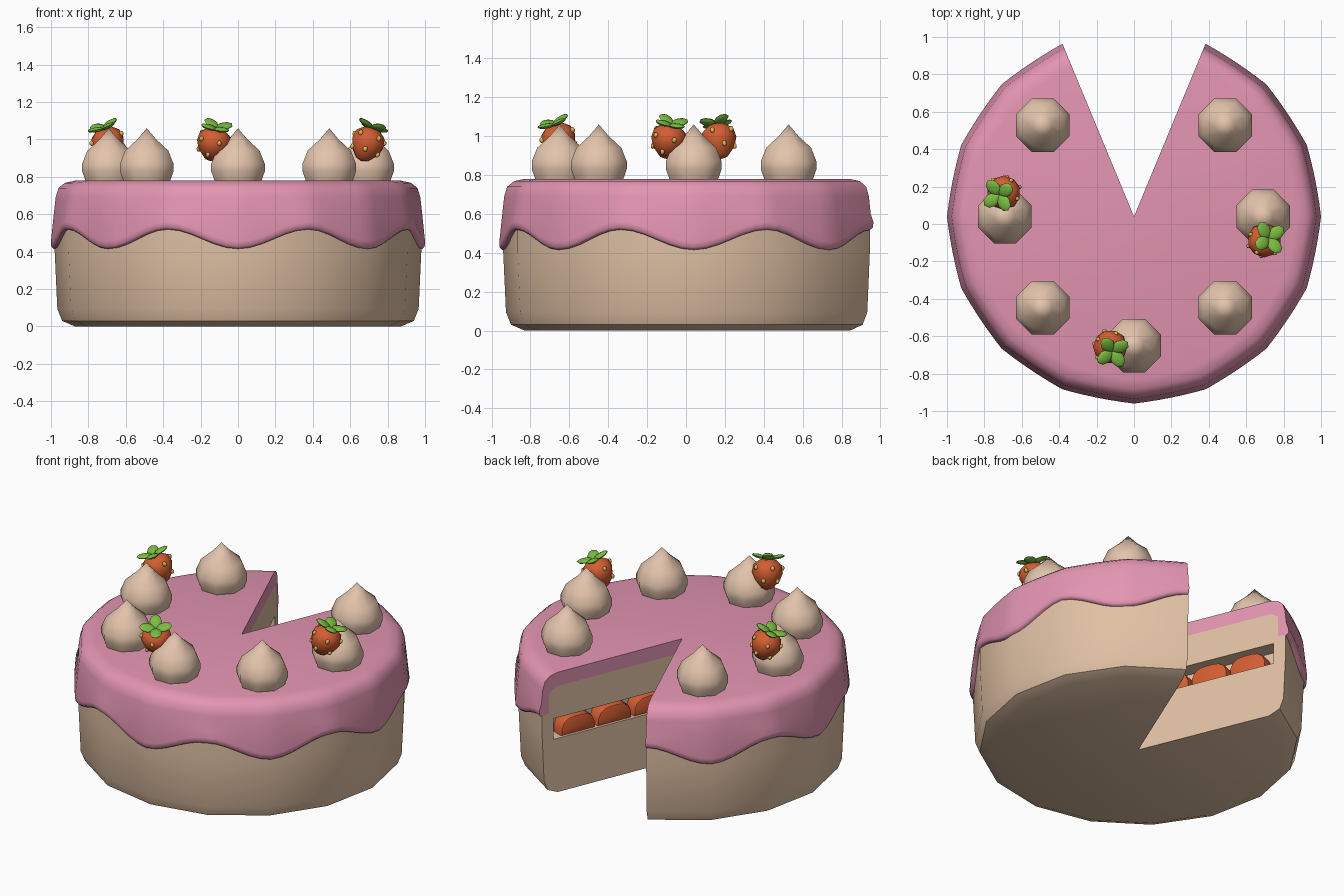
import bpy, bmesh, math
from mathutils import Matrix, Vector

if "Cube" in bpy.data.objects:
    bpy.data.objects.remove(bpy.data.objects["Cube"])

CY = 0.04                      # cake axis sits slightly behind the origin
GAP = math.radians(22.5)       # half of the missing slice


def material(name, rgb):
    m = bpy.data.materials.new(name)
    m.diffuse_color = (*rgb, 1)
    m.use_nodes = True
    m.node_tree.nodes["Principled BSDF"].inputs["Base Color"].default_value = m.diffuse_color
    return m


SPONGE = material("sponge", (0.74, 0.53, 0.37))
ICING = material("pink_icing", (0.77, 0.30, 0.44))
CREAM = material("cream", (0.77, 0.55, 0.41))
RED = material("berry_red", (0.66, 0.11, 0.032))
GREEN = material("leaf_green", (0.20, 0.51, 0.055))
YELLOW = material("seed_yellow", (0.73, 0.48, 0.08))


def finish(bm, name, mat, angle=40):
    bmesh.ops.remove_doubles(bm, verts=bm.verts, dist=1e-5)
    bmesh.ops.recalc_face_normals(bm, faces=bm.faces)
    me = bpy.data.meshes.new(name)
    bm.to_mesh(me)
    bm.free()
    me.materials.append(mat)
    ob = bpy.data.objects.new(name, me)
    bpy.context.collection.objects.link(ob)
    smooth(ob, angle)
    return ob


def smooth(ob, angle):
    bpy.ops.object.select_all(action='DESELECT')
    ob.select_set(True)
    bpy.context.view_layer.objects.active = ob
    if angle:
        bpy.ops.object.shade_smooth_by_angle(angle=math.radians(angle))


def lathe(profile, angles, full, M=Matrix()):
    """Revolve profile(angle) -> [(r, z)]; cap both ends if not a full turn."""
    bm = bmesh.new()
    rings = [[bm.verts.new(M @ Vector((r * math.cos(a), r * math.sin(a), z)))
              for r, z in profile(a)] for a in angles]
    n = len(rings)
    for i in range(n if full else n - 1):
        A, B = rings[i], rings[(i + 1) % n]
        for j in range(len(A) - 1):
            bm.faces.new((A[j], B[j], B[j + 1], A[j + 1]))
    if not full:
        bm.faces.new(rings[0])
        bm.faces.new(rings[-1])
    bmesh.ops.remove_doubles(bm, verts=bm.verts, dist=1e-5)
    return bm


def sweep(n):
    return [math.pi / 2 + GAP + (2 * math.pi - 2 * GAP) * i / n for i in range(n + 1)]


def ring(n, off=0.0):
    return [2 * math.pi * (i + off) / n for i in range(n)]


AXIS = Matrix.Translation((0, CY, 0))

# cake body with a slice removed
body_profile = [(0, 0), (0.87, 0), (0.94, 0.03), (0.966, 0.095), (0.98, 0.40), (0.98, 0.52),
                (0.93, 0.53), (0.93, 0.66), (0.88, 0.69), (0, 0.69)]
body = finish(lathe(lambda a: body_profile, sweep(14), False, AXIS), "cake_body", SPONGE, 0)


def cut_frame(s):
    """Frame on a cut face: x outward along it, y into the cake, z up."""
    rx, ry = s * math.sin(GAP), math.cos(GAP)
    return AXIS @ Matrix(((rx, s * ry, 0, 0), (ry, -s * rx, 0, 0), (0, 0, 1, 0), (0, 0, 0, 1)))


# filling slots in both cut faces
Z0, Z1, DEPTH = 0.35, 0.485, 0.10
for s in (1, -1):
    bm = bmesh.new()
    bmesh.ops.create_cube(bm, size=1)
    bmesh.ops.transform(bm, verts=bm.verts, matrix=cut_frame(s)
                        @ Matrix.Translation((0.478, DEPTH / 2 - 0.02, (Z0 + Z1) / 2))
                        @ Matrix.Diagonal((0.845, DEPTH + 0.04, Z1 - Z0, 1)))
    cutter = finish(bm, "slot_cutter", SPONGE, 0)
    cutter.hide_render = True
    mod = body.modifiers.new("slot", 'BOOLEAN')
    mod.operation, mod.solver, mod.object = 'DIFFERENCE', 'EXACT', cutter
    bpy.context.view_layer.objects.active = body
    bpy.ops.object.modifier_apply(modifier=mod.name)
    bpy.data.objects.remove(cutter)
smooth(body, 35)

# strawberry slices in the slots
half = [(1, 0), (1, 0.4), (0.85, 0.75), (0.55, 0.95), (0.2, 1)]
outline = half + [(-x, z) for x, z in reversed(half)]
for s in (1, -1):
    for k, r in enumerate((0.72, 0.465, 0.21)):
        bm = bmesh.new()
        f = bm.faces.new([bm.verts.new((r + 0.117 * x, 0.008, Z0 + 0.112 * z)) for x, z in outline])
        ext = bmesh.ops.extrude_face_region(bm, geom=[f])["geom"]
        bmesh.ops.translate(bm, vec=(0, 0.088, 0), verts=[v for v in ext if isinstance(v, bmesh.types.BMVert)])
        rim = [e for e in bm.edges if all(v.co.y < 0.01 for v in e.verts)]
        bmesh.ops.bevel(bm, geom=rim, offset=0.012, segments=2, affect='EDGES', profile=0.5)
        bm.transform(cut_frame(s))
        finish(bm, f"filling_slice_{'right' if s > 0 else 'left'}_{k}", RED)


# icing shell with a wavy drip edge
def icing_profile(a):
    zb = 0.467 - 0.052 * math.cos(8 * a)
    step = math.pi / 8
    poly = math.cos(step / 2) / math.cos((a % step) - step / 2)
    k = 0.4 + 0.6 * poly
    return [(0, 0.78), (0.87 * k, 0.78), (0.925 * k, 0.768), (0.96 * k, 0.74), (0.975 * k, 0.69),
            (0.985 * k, 0.60), (1.0 * k, zb + 0.04), (0.998 * k, zb + 0.012), (0.985 * k, zb),
            (0.93 * k, zb), (0.93 * k, 0.66), (0.88 * k, 0.69), (0, 0.69)]


finish(lathe(icing_profile, sweep(84), False, AXIS), "icing", ICING, 45)

# cream dollops, one per eighth except over the missing slice
dollop = [(0, 0.77), (0.132, 0.77), (0.155, 0.83), (0.155, 0.87), (0.125, 0.94), (0.055, 1.0), (0, 1.06)]
for k in range(7):
    a = math.radians(135 + 45 * k)
    M = Matrix.Translation((0.69 * math.cos(a), CY + 0.69 * math.sin(a), 0))
    finish(lathe(lambda _: dollop, ring(8, 0.5), True, M), f"cream_dollop_{k}", CREAM, 50)

# whole strawberries beside the front, right and left dollops
berry = [(0, -0.1), (0.035, -0.087), (0.073, -0.045), (0.091, 0.005), (0.084, 0.05), (0.048, 0.08), (0, 0.086)]


def blobs(mats, M, u=8, v=6):
    bm = bmesh.new()
    for m in mats:
        bmesh.ops.create_uvsphere(bm, u_segments=u, v_segments=v, radius=1, matrix=M @ m)
    return bm


for name, turn in (("front", 0), ("right", 90), ("left", -90)):
    up = Vector((0.16, -0.32, 0.93)).normalized()
    tilt = Vector((0, 0, 1)).rotation_difference(up).to_matrix().to_4x4()
    M = (AXIS @ Matrix.Rotation(math.radians(turn), 4, 'Z')
         @ Matrix.Translation((-0.13, -0.692, 0.977)) @ tilt)
    finish(lathe(lambda _: berry, ring(10), True, M), f"strawberry_{name}", RED, 60)
    leaves = [Matrix.Translation((0, 0, 0.088)) @ Matrix.Rotation(math.radians(35 + 90 * i), 4, 'Z')
              @ Matrix.Rotation(math.radians(-12), 4, 'Y') @ Matrix.Translation((0.05, 0, 0))
              @ Matrix.Diagonal((0.05, 0.037, 0.013, 1)) for i in range(4)]
    finish(blobs(leaves, M), f"strawberry_leaves_{name}", GREEN, 50)
    seeds = []
    for r, z, n, off in ((0.087, 0.035, 5, 0.0), (0.074, -0.042, 5, 0.5)):
        seeds += [Matrix.Translation((r * math.cos(a), r * math.sin(a), z))
                  @ Matrix.Diagonal((0.013, 0.013, 0.016, 1)) for a in ring(n, off)]
    finish(blobs(seeds, M, 6, 4), f"strawberry_seeds_{name}", YELLOW, 60)
